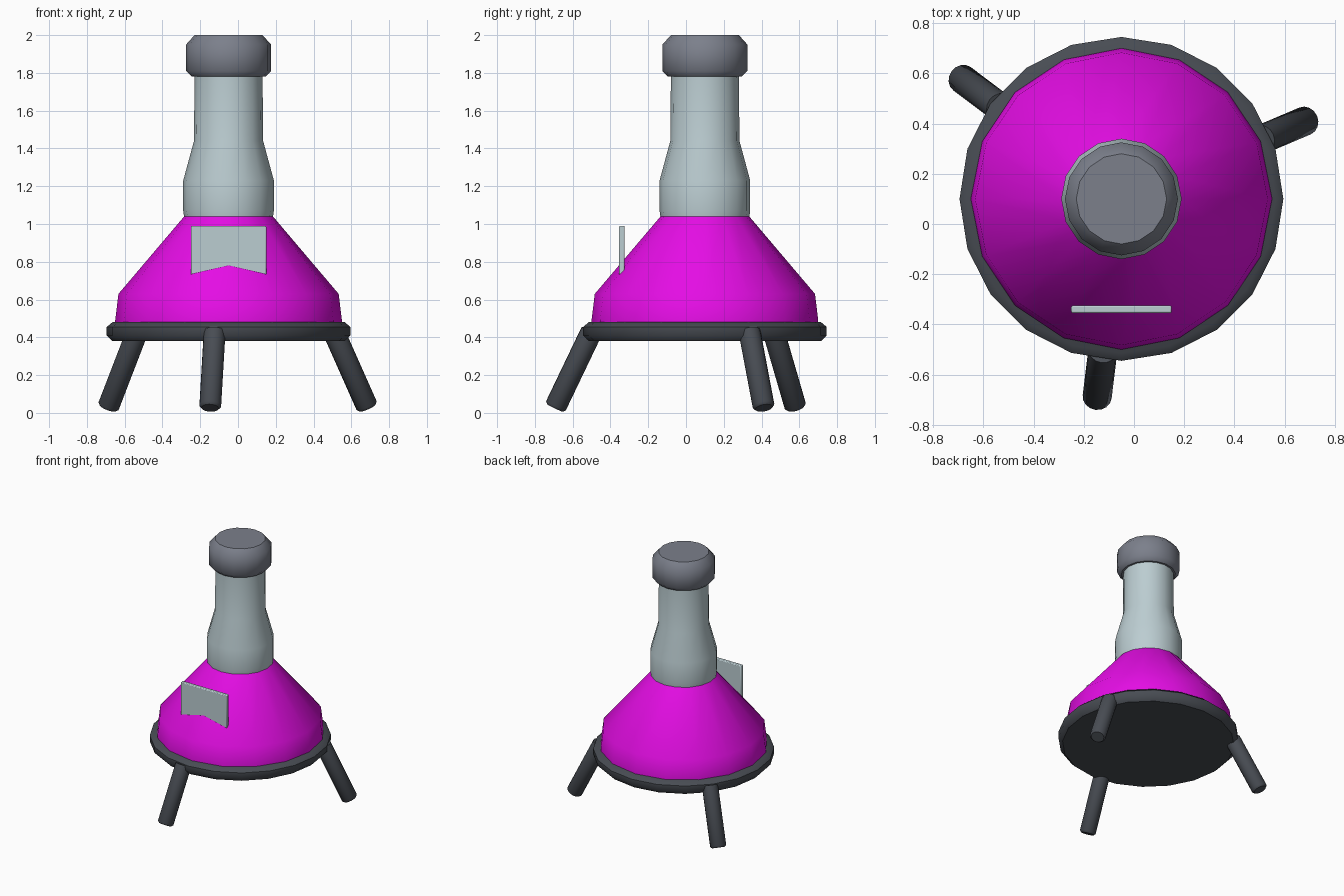
import bpy
import bmesh
import math
from mathutils import Matrix, Vector

if "Cube" in bpy.data.objects:
    bpy.data.objects.remove(bpy.data.objects["Cube"], do_unlink=True)

AXIS = Vector((-0.05, 0.10, 0))  # upright centre line of the flask


def material(name, rgb):
    m = bpy.data.materials.new(name)
    m.use_nodes = True
    m.diffuse_color = (*rgb, 1)
    m.node_tree.nodes["Principled BSDF"].inputs["Base Color"].default_value = (*rgb, 1)
    return m


magenta = material("magenta liquid", (0.78, 0.004, 0.78))
glass = material("pale glass", (0.5, 0.61, 0.64))
cap_grey = material("stopper grey", (0.2, 0.215, 0.26))
dark = material("dark metal", (0.065, 0.073, 0.087))


def finish(name, bm, mat, smooth=45):
    bmesh.ops.recalc_face_normals(bm, faces=bm.faces)
    mesh = bpy.data.meshes.new(name)
    bm.to_mesh(mesh)
    bm.free()
    mesh.materials.append(mat)
    obj = bpy.data.objects.new(name, mesh)
    bpy.context.collection.objects.link(obj)
    bpy.ops.object.select_all(action="DESELECT")
    obj.select_set(True)
    bpy.context.view_layer.objects.active = obj
    bpy.ops.object.shade_smooth_by_angle(angle=math.radians(smooth))
    return obj


def lathe(name, profile, sides, mat, matrix=Matrix.Translation(AXIS)):
    """Turn (radius, height) points into a closed solid."""
    bm = bmesh.new()
    rings = []
    for r, z in profile:
        angles = [math.tau * i / sides for i in range(sides)]
        rings.append([bm.verts.new((r * math.cos(a), r * math.sin(a), z)) for a in angles])
    for low, high in zip(rings, rings[1:]):
        for i in range(sides):
            j = (i + 1) % sides
            bm.faces.new((low[i], low[j], high[j], high[i]))
    bm.faces.new(rings[0][::-1])
    bm.faces.new(rings[-1])
    bm.transform(matrix)
    return finish(name, bm, mat)


# Stand plate, body, neck and stopper share one axis
lathe("stand_ring", [(0.615, 0.38), (0.645, 0.41), (0.645, 0.455), (0.615, 0.48)], 20, dark)
lathe("flask_body", [(0.6, 0.475), (0.6, 0.49), (0.583, 0.63), (0.235, 1.04)], 16, magenta)
lathe("flask_neck", [(0.235, 1.035), (0.24, 1.07), (0.24, 1.23), (0.183, 1.44), (0.18, 1.79)],
      16, glass)
lathe("stopper", [(0.195, 1.78), (0.225, 1.81), (0.225, 1.95), (0.18, 2.0)], 16, cap_grey)

# Three splayed legs
for name, angle in (("front_leg", 263), ("left_leg", 23), ("right_leg", 143)):
    out = Vector((math.cos(math.radians(angle)), math.sin(math.radians(angle)), 0))
    foot = AXIS + out * 0.80 + Vector((0, 0, 0.026))
    top = AXIS + out * 0.605 + Vector((0, 0, 0.43))
    along = top - foot
    place = Matrix.Translation(foot) @ along.to_track_quat("Z", "Y").to_matrix().to_4x4()
    lathe(name, [(0.046, 0), (0.058, 0.013), (0.058, along.length)], 16, dark, place)

# Notched label plate standing out of the front slope
bm = bmesh.new()
outline = [(-0.2, 0.99), (-0.2, 0.73), (0, 0.775), (0.2, 0.73), (0.2, 0.99)]
face = bm.faces.new([bm.verts.new((AXIS.x + x, -0.355, z)) for x, z in outline])
extruded = bmesh.ops.extrude_face_region(bm, geom=[face])
bmesh.ops.translate(bm, vec=(0, 0.03, 0),
                    verts=[v for v in extruded["geom"] if isinstance(v, bmesh.types.BMVert)])
plate = finish("label_plate", bm, glass, 30)
bevel = plate.modifiers.new("soft edges", "BEVEL")
bevel.width = 0.006
bevel.segments = 2
